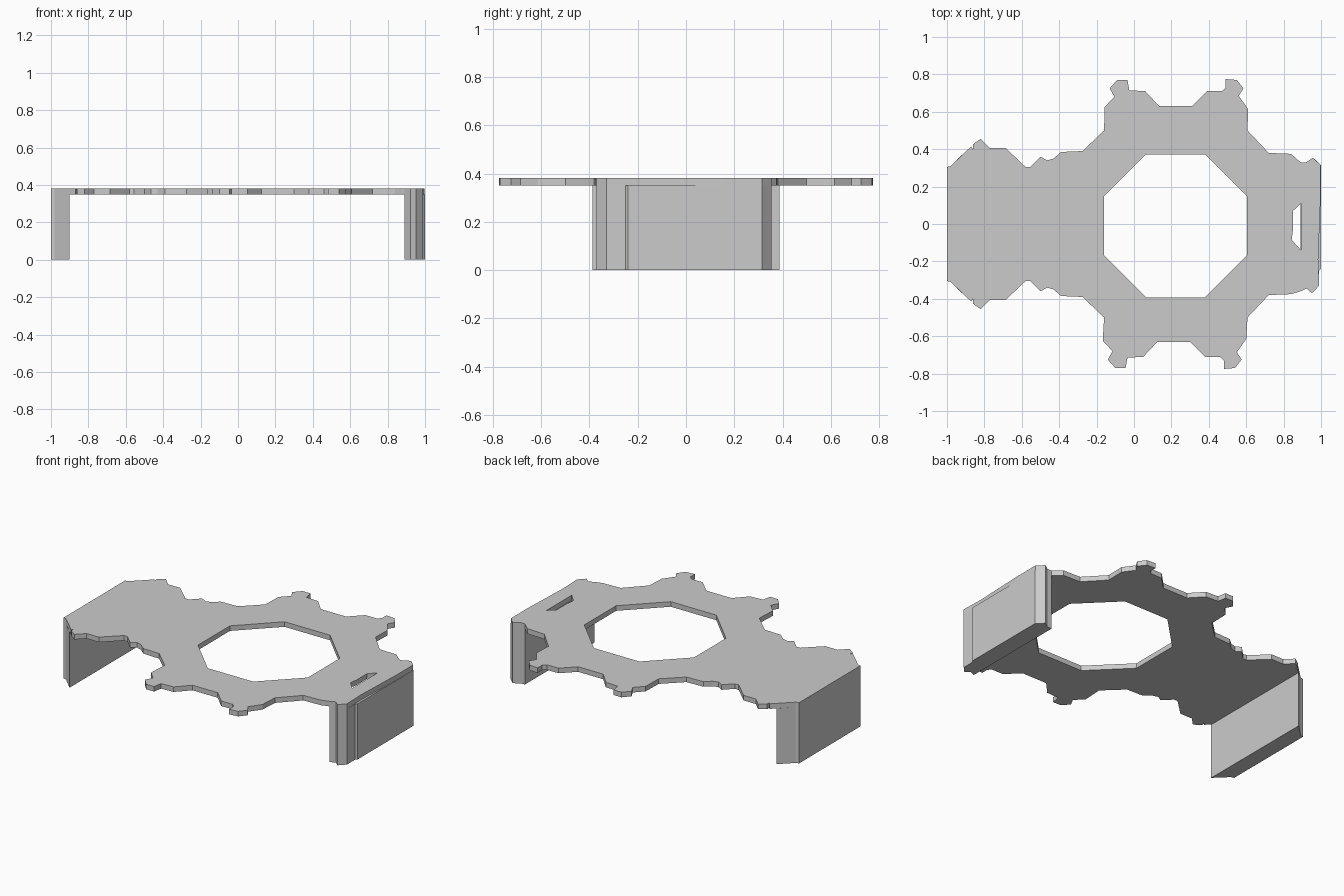
import bpy
import math

if "Cube" in bpy.data.objects:
    bpy.data.objects.remove(bpy.data.objects["Cube"])


def slab(name, loops, z0, z1):
    """Extrude closed plan outlines (inner loops become holes)."""
    cu = bpy.data.curves.new(name + "_profile", 'CURVE')
    cu.dimensions = '2D'
    cu.fill_mode = 'BOTH'
    cu.extrude = (z1 - z0) / 2
    for pts in loops:
        sp = cu.splines.new('POLY')
        sp.points.add(len(pts) - 1)
        for p, (x, y) in zip(sp.points, pts):
            p.co = (x, y, 0, 1)
        sp.use_cyclic_u = True
    tmp = bpy.data.objects.new(name + "_profile", cu)
    bpy.context.collection.objects.link(tmp)
    dg = bpy.context.evaluated_depsgraph_get()
    me = bpy.data.meshes.new_from_object(tmp.evaluated_get(dg))
    bpy.data.objects.remove(tmp)
    for v in me.vertices:
        v.co.z += (z0 + z1) / 2
    me.polygons.foreach_set("use_smooth", [False] * len(me.polygons))
    ob = bpy.data.objects.new(name, me)
    bpy.context.collection.objects.link(ob)
    return ob


# Plate edge, back half from left to right
edge = [(-1, .305), (-.98, .31), (-.87, .415), (-.862, .40), (-.862, .425),
        (-.82, .455), (-.77, .405), (-.685, .405), (-.58, .305), (-.555, .305),
        (-.50, .36), (-.465, .34), (-.43, .35), (-.39, .385), (-.275, .39),
        (-.16, .50), (-.157, .625), (-.105, .68), (-.13, .725), (-.09, .77),
        (-.035, .77), (-.025, .715), (.06, .71), (.135, .63), (.31, .63),
        (.39, .71), (.47, .71), (.49, .73), (.49, .775), (.55, .77),
        (.585, .725), (.56, .685), (.61, .615), (.607, .50), (.72, .38),
        (.84, .375)]

# Front half: mirrored, with the ears nudged slightly left
front = [(x - .01 if y > .6 else x, -y) for x, y in reversed(edge)]

# Right-hand tip, shared by the plate and its leg
tip = [(.89, .33), (.92, .33), (.957, .355), (.998, .315), (.998, .15),
       (.985, -.19), (.99, -.33), (.952, -.37), (.922, -.345), (.89, -.36)]

# Octagonal opening and small slot
R = .382 / math.cos(math.pi / 8)
opening = [(.222 + R * math.cos((i + .5) * math.pi / 4),
            -.01 + R * math.sin((i + .5) * math.pi / 4)) for i in range(8)]
slot = [(.893, .11), (.85, .07), (.85, -.03), (.843, -.085), (.893, -.14)]

slab("top_plate", [edge + tip + front, opening, slot], .35, .382)

# Legs
leg_tip = tip[:3] + [(1, .315), (1, -.24), (.99, -.25)] + tip[6:]
slab("right_leg", [leg_tip], 0, .35)
slab("left_leg", [[(-1, .305), (-.98, .31), (-.9, .388),
                   (-.9, -.388), (-.98, -.31), (-1, -.305)]], 0, .35)
